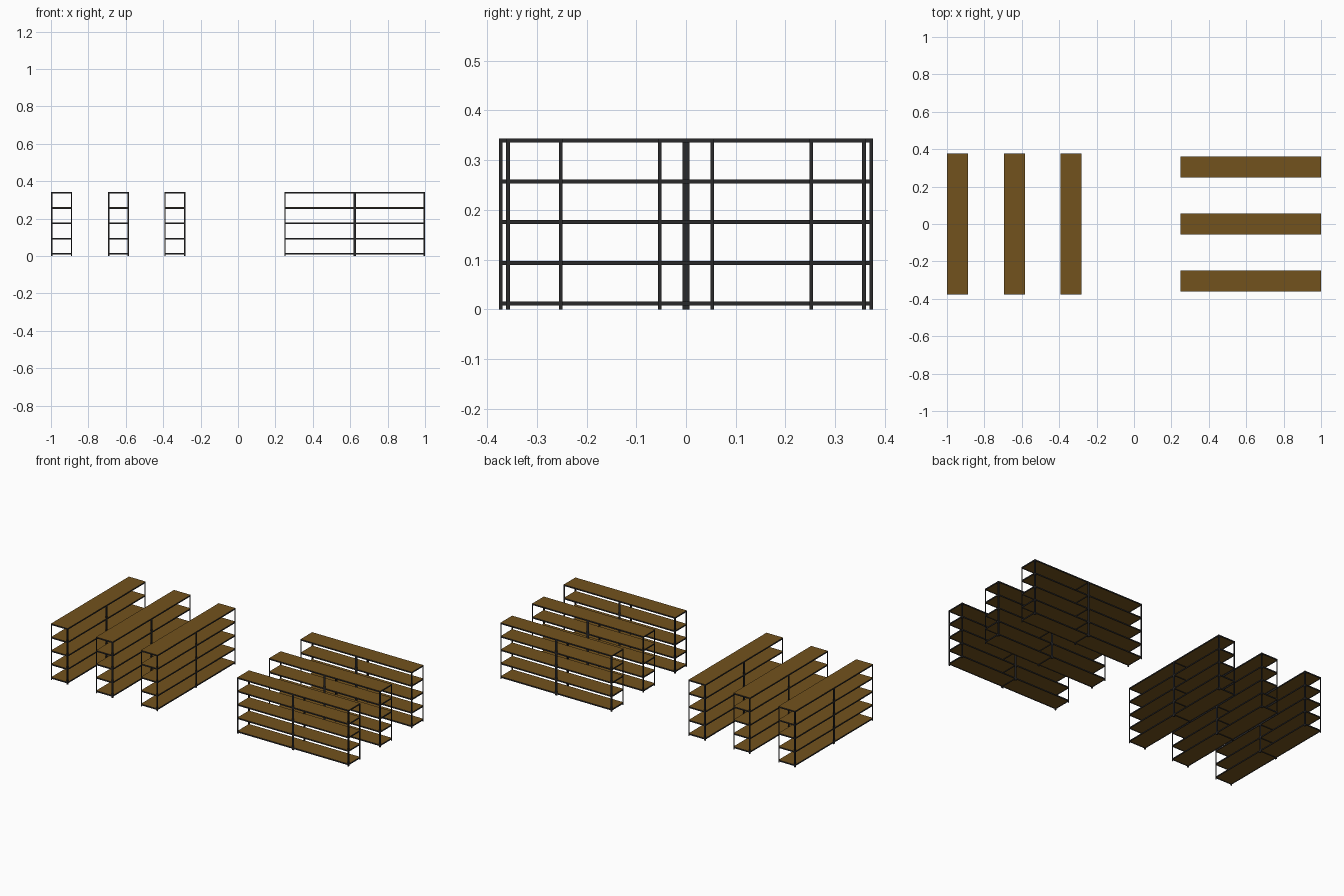
import bpy, bmesh, math
from mathutils import Matrix, Vector

if "Cube" in bpy.data.objects:
    bpy.data.objects.remove(bpy.data.objects["Cube"])

def material(name, c):
    m = bpy.data.materials.new(name)
    m.diffuse_color = (*c, 1)
    m.use_nodes = True
    m.node_tree.nodes["Principled BSDF"].inputs["Base Color"].default_value = m.diffuse_color
    return m

STEEL = material("dark steel", (0.021, 0.021, 0.023))
WOOD = material("brown board", (0.168, 0.084, 0.0125))

LENGTH, DEPTH, HEIGHT = 0.752, 0.113, 0.343   # one row of two bays
WING, SHEET = 0.0072, 0.0009                  # angle-iron width and thickness
LEVELS = [0.0113 + 0.0819 * i for i in range(5)]

def box(bm, x0, x1, y0, y1, z0, z1):
    size = Vector((abs(x1 - x0), abs(y1 - y0), z1 - z0))
    mid = Vector((x0 + x1, y0 + y1, z0 + z1)) / 2
    bmesh.ops.create_cube(bm, size=1, matrix=Matrix.Translation(mid) @ Matrix.Diagonal((*size, 1)))

def finish(bm, name, mat):
    me = bpy.data.meshes.new(name)
    bm.to_mesh(me)
    bm.free()
    me.materials.append(mat)
    return me

# steel frame and boards, built along x, two bays side by side
frame, boards = bmesh.new(), bmesh.new()
L, D = LENGTH / 2, DEPTH / 2
for a, b in ((-L, 0), (0, L)):
    # L-section corner posts, open towards the middle of the bay
    for x, sx in ((a, 1), (b, -1)):
        for y, sy in ((-D, 1), (D, -1)):
            box(frame, x, x + sx * WING, y, y + sy * SHEET, 0, HEIGHT)
            box(frame, x, x + sx * SHEET, y + sy * SHEET, y + sy * WING, 0, HEIGHT)
    for z in LEVELS:
        z0, z1 = z - 0.004, z + 0.004
        # sheet-steel long beams and end beams
        for y, sy in ((-D, 1), (D, -1)):
            box(frame, a + WING, b - WING, y, y + sy * SHEET, z0, z1)
        for x, sx in ((a, 1), (b, -1)):
            box(frame, x, x + sx * SHEET, -D + WING, D - WING, z0, z1)
# board lying in each level of beams
e = 0.0005
for z in LEVELS:
    box(boards, -L + e, L - e, -D + e, D - e, z + 0.0005, z + 0.0043)
frame_mesh = finish(frame, "shelf_frame", STEEL)
board_mesh = finish(boards, "shelf_boards", WOOD)

# three rows along y on the left, three rows along x on the right
places = [(x, 0, 90) for x in (-0.9435, -0.639, -0.337)]
places += [(0.624, y, 0) for y in (-0.305, 0, 0.305)]
for i, (x, y, angle) in enumerate(places, 1):
    for me in (frame_mesh, board_mesh):
        ob = bpy.data.objects.new(f"{me.name}_{i}", me)
        ob.location = (x, y, 0)
        ob.rotation_euler.z = math.radians(angle)
        bpy.context.collection.objects.link(ob)
